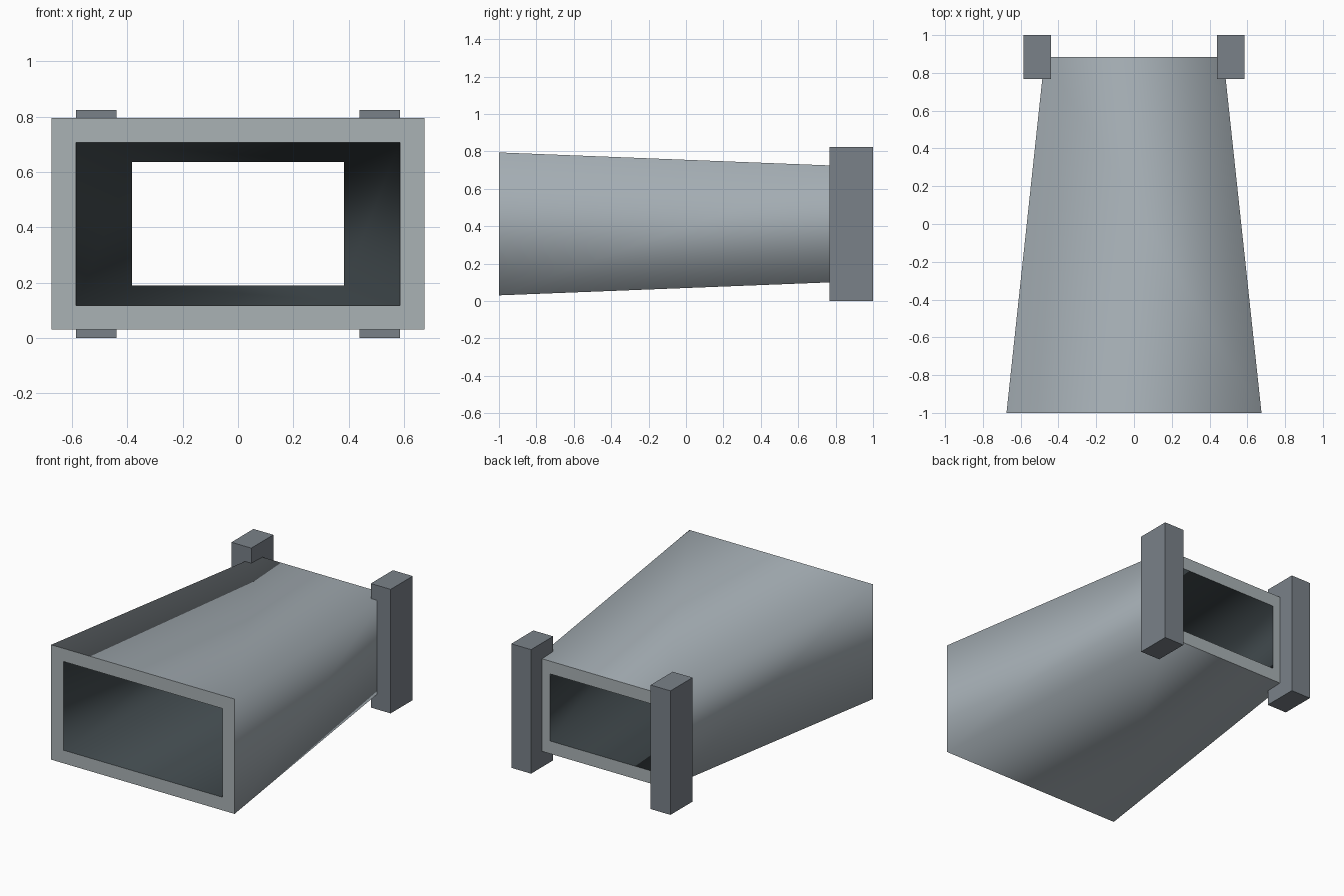
import bpy, bmesh

if "Cube" in bpy.data.objects:
    bpy.data.objects.remove(bpy.data.objects["Cube"])

ZC = 0.4125  # height of the duct's axis


def material(name, r, g, b):
    mat = bpy.data.materials.new(name)
    mat.diffuse_color = (r, g, b, 1)
    mat.use_nodes = True
    mat.node_tree.nodes["Principled BSDF"].inputs["Base Color"].default_value = mat.diffuse_color
    return mat


WALL = material("steel_grey", 0.39, 0.44, 0.475)
RIM = material("rim_grey", 0.40, 0.445, 0.46)
LINING = material("dark_lining", 0.06, 0.077, 0.085)
POST = material("post_grey", 0.193, 0.221, 0.25)


def ring(bm, y, half_w, half_h):
    corners = [(-1, -1), (1, -1), (1, 1), (-1, 1)]
    return [bm.verts.new((sx * half_w, y, ZC + sz * half_h)) for sx, sz in corners]


def finish(bm, name, materials):
    bmesh.ops.recalc_face_normals(bm, faces=bm.faces)
    mesh = bpy.data.meshes.new(name)
    bm.to_mesh(mesh)
    bm.free()
    for mat in materials:
        mesh.materials.append(mat)
    obj = bpy.data.objects.new(name, mesh)
    bpy.context.collection.objects.link(obj)
    return obj


# Tapered hollow duct: outer and inner walls joined by flat rims
bm = bmesh.new()
rings = [
    ring(bm, -1.0, 0.675, 0.382),    # outer front
    ring(bm, 0.885, 0.473, 0.308),   # outer back
    ring(bm, 0.885, 0.383, 0.223),   # inner back
    ring(bm, -1.0, 0.586, 0.295),    # inner front
]
for r in range(4):
    a, b = rings[r], rings[(r + 1) % 4]
    for i in range(4):
        j = (i + 1) % 4
        face = bm.faces.new((a[i], a[j], b[j], b[i]))
        face.smooth = r in (0, 2)    # walls shade smoothly, rims stay flat
        face.material_index = (0, 1, 2, 1)[r]
for loop in rings:
    for i in range(4):
        bm.edges.get((loop[i], loop[(i + 1) % 4])).smooth = False
finish(bm, "tapered_duct", [WALL, RIM, LINING])

# Upright posts clamped on the two back corners
for side, name in ((-1, "left_post"), (1, "right_post")):
    bm = bmesh.new()
    bmesh.ops.create_cube(bm, size=1)
    bmesh.ops.scale(bm, vec=(0.146, 0.232, 0.825), verts=bm.verts)
    bmesh.ops.translate(bm, vec=(side * 0.513, 0.884, 0.4125), verts=bm.verts)
    finish(bm, name, [POST])
